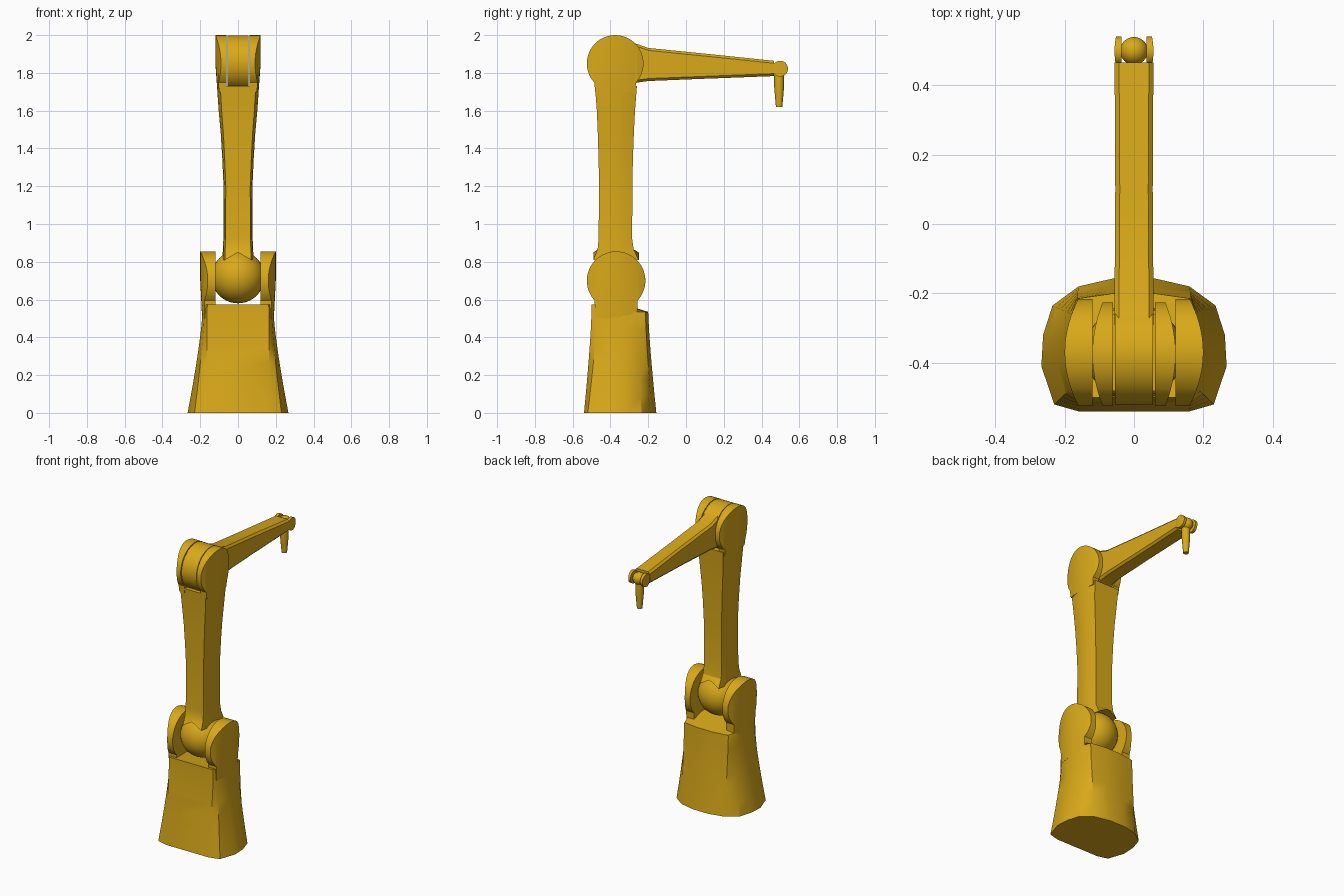
import bpy, bmesh, math
from mathutils import Vector

cube = bpy.data.objects.get("Cube")
if cube:
    bpy.data.objects.remove(cube, do_unlink=True)

yellow = bpy.data.materials.new("machine_yellow")
yellow.use_nodes = True
YELLOW = (0.70, 0.40, 0.01, 1)
yellow.diffuse_color = YELLOW
yellow.node_tree.nodes["Principled BSDF"].inputs["Base Color"].default_value = YELLOW


def finish(obj, name, angle=30):
    obj.name = name
    obj.data.name = name
    obj.data.materials.append(yellow)
    bpy.ops.object.select_all(action='DESELECT')
    obj.select_set(True)
    bpy.context.view_layer.objects.active = obj
    bpy.ops.object.shade_smooth_by_angle(angle=math.radians(angle))
    return obj


def loft(name, rings, angle=30):
    """Skin a list of equal-length point rings and cap both ends."""
    bm = bmesh.new()
    loops = [[bm.verts.new(p) for p in ring] for ring in rings]
    n = len(loops[0])
    for a, b in zip(loops, loops[1:]):
        for i in range(n):
            j = (i + 1) % n
            bm.faces.new((a[i], a[j], b[j], b[i]))
    bm.faces.new(loops[0])
    bm.faces.new(loops[-1])
    bmesh.ops.recalc_face_normals(bm, faces=bm.faces)
    mesh = bpy.data.meshes.new(name)
    bm.to_mesh(mesh)
    bm.free()
    obj = bpy.data.objects.new(name, mesh)
    bpy.context.collection.objects.link(obj)
    return finish(obj, name, angle)


def ball(name, centre, radius):
    bpy.ops.mesh.primitive_uv_sphere_add(segments=32, ring_count=20, radius=radius, location=centre)
    return finish(bpy.context.object, name)


def cheek(name, side, centre, r, inner, outer, bulge, neck=None, foot=0, foot_x=0):
    """Round lug whose outer face bows out; an optional neck runs down to foot."""
    cy, cz = centre
    offsets = [-math.cos(math.pi * (0.03 + 0.94 * i / 20)) * r for i in range(21)]
    if neck:
        offsets = sorted(offsets + [s * neck + d for s in (-1, 1) for d in (-0.002, 0.002)])
    rings = []
    for dy in offsets:
        h = math.sqrt(r * r - dy * dy)
        drop = bulge * (dy / r) ** 2
        x, low, low_x = outer - drop, cz - h, outer - drop
        if neck and abs(dy) < neck:
            low, low_x = foot, foot_x - drop * 0.6
        pts = [(inner, low), (low_x, low), (x, cz), (x, cz + h), (inner, cz + h)]
        rings.append([(side * px, cy + dy, pz) for px, pz in pts])
    return loft(name, rings)


def mirrored(half, z):
    """Close a half outline of (x, y) points across x = 0."""
    ring = half + [(-x, y) for x, y in reversed(half) if x > 0]
    return [(x, y, z) for x, y in ring]


# Flared pedestal
bottom = [(0.16, -0.54), (0.23, -0.52), (0.267, -0.41), (0.262, -0.32),
          (0.235, -0.235), (0.16, -0.18), (0.06, -0.157)]
top = [(0.165, -0.50), (0.178, -0.47), (0.188, -0.39), (0.188, -0.33),
       (0.18, -0.26), (0.165, -0.215), (0.06, -0.20)]
rings = []
for i in range(7):
    f = (1 - i / 6) ** 1.3
    half = [Vector(t).lerp(Vector(b), f) for b, t in zip(bottom, top)]
    rings.append(mirrored([tuple(p) for p in half], 0.53 * i / 6))
# Raised front of the pedestal deck, sloping into a rear ledge
rings.append([(x * 0.98, y, 0.575 if y < -0.27 else 0.535) for x, y, z in rings[-1]])
loft("pedestal", rings, 35)

# Shoulder and elbow lugs, wrist fork
for side, label in ((1, "left"), (-1, "right")):
    cheek("shoulder_lug_" + label, side, (-0.37, 0.70), 0.155, 0.12, 0.20, 0.04,
          0.112, 0.50, 0.19)
    cheek("elbow_lug_" + label, side, (-0.375, 1.85), 0.15, 0.06, 0.12, 0.03,
          0.108, 1.70, 0.109)
    cheek("wrist_fork_" + label, side, (0.498, 1.822), 0.042, 0.036, 0.056, 0.004)

ball("shoulder_ball", (0, -0.37, 0.72), 0.14)

# Upright arm: barrel-sided section, flared over the ball and towards the elbow
rings = []
for z, w, y0, y1 in ((0.81, 0.082, -0.49, -0.25), (0.865, 0.081, -0.468, -0.277),
                     (0.92, 0.078, -0.463, -0.285), (1.20, 0.077, -0.46, -0.284),
                     (1.35, 0.084, -0.463, -0.281), (1.48, 0.092, -0.467, -0.276),
                     (1.60, 0.103, -0.472, -0.27), (1.73, 0.112, -0.482, -0.26)):
    span = y1 - y0
    half = [(0, y0)] + [(w * (1 - 0.16 * (2 * t - 1) ** 2), y0 + t * span)
                        for t in (0, 0.2, 0.4, 0.6, 0.8, 1)] + [(0, y1)]
    rings.append(mirrored(half, z))
rings[0] = [(x, y, 0.85 if x == 0 else z) for x, y, z in rings[0]]
loft("upright_arm", rings)

# Elbow hub
bpy.ops.mesh.primitive_cylinder_add(vertices=48, radius=0.147, depth=0.11,
                                    location=(0, -0.375, 1.852), rotation=(0, math.pi / 2, 0))
finish(bpy.context.object, "elbow_hub")

# Tapering forearm with chamfered edges
rings = []
for y, w, lo, hi in ((-0.33, 0.055, 1.735, 1.975), (-0.25, 0.056, 1.75, 1.95),
                     (-0.20, 0.056, 1.757, 1.932), (0.10, 0.054, 1.769, 1.902),
                     (0.465, 0.056, 1.783, 1.864)):
    c = 0.013
    q = [(w, lo + c), (w, hi - c), (w - c, hi)]
    half = [(w - c, lo)] + q
    ring = half + [(-x, z) for x, z in reversed(half)]
    rings.append([(x, y, z) for x, z in ring])
loft("forearm", rings)

# Wrist ball and tool tip
ball("wrist_ball", (0, 0.499, 1.822), 0.04)
rings = []
for z, r in ((1.62, 0.017), (1.70, 0.024), (1.725, 0.026), (1.80, 0.026)):
    rings.append([(r * math.cos(a), 0.493 + r * math.sin(a), z)
                  for a in (math.tau * k / 20 for k in range(20))])
loft("tool_tip", rings)
